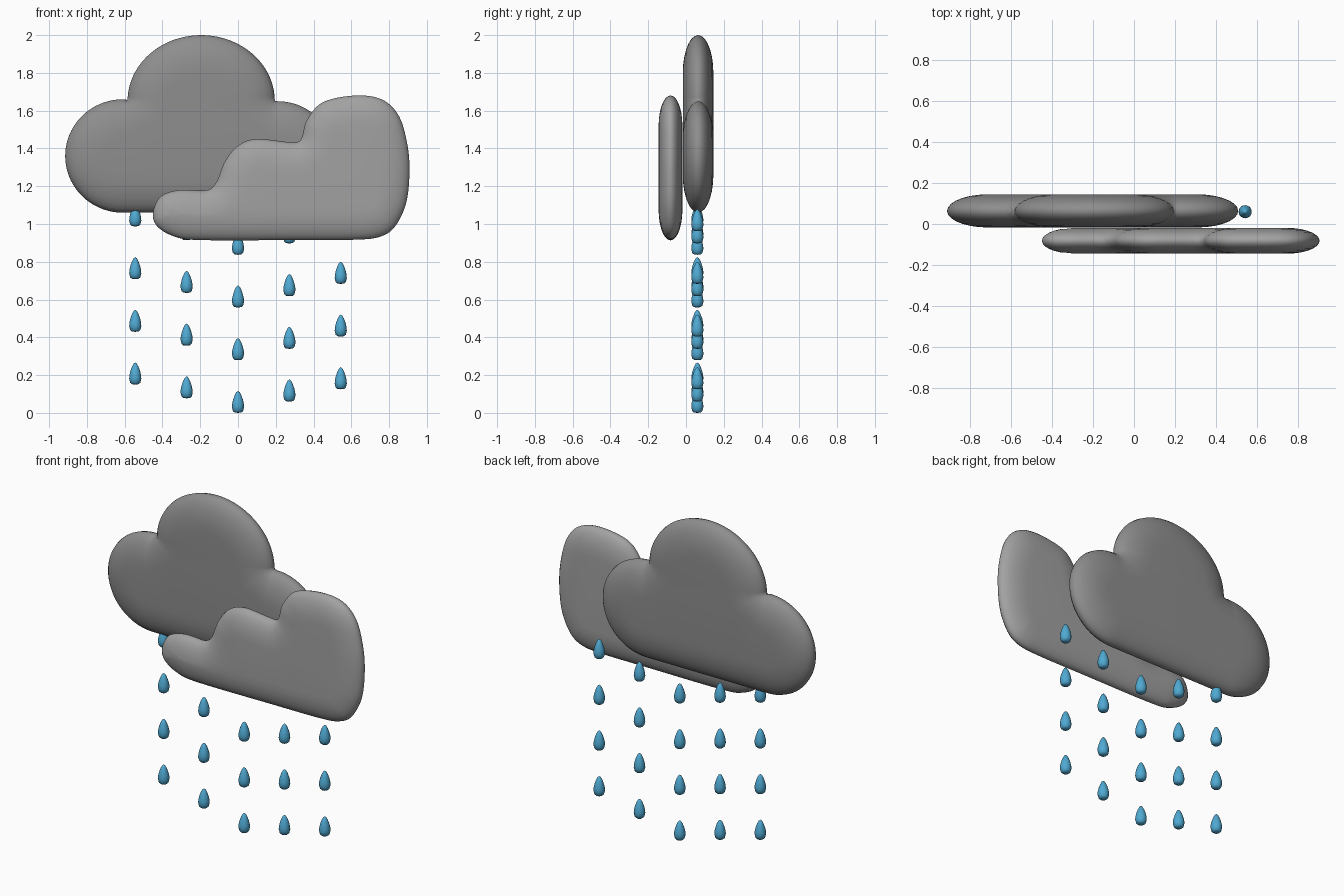
import bpy, bmesh, math
from mathutils import Vector
from mathutils.geometry import delaunay_2d_cdt, intersect_point_line

if "Cube" in bpy.data.objects:
    bpy.data.objects.remove(bpy.data.objects["Cube"])


def material(name, color):
    m = bpy.data.materials.new(name)
    m.diffuse_color = color
    m.use_nodes = True
    m.node_tree.nodes["Principled BSDF"].inputs["Base Color"].default_value = m.diffuse_color
    return m


def finish(name, bm, mat):
    bmesh.ops.recalc_face_normals(bm, faces=bm.faces)
    for f in bm.faces:
        f.smooth = True
    me = bpy.data.meshes.new(name)
    bm.to_mesh(me)
    bm.free()
    me.materials.append(mat)
    ob = bpy.data.objects.new(name, me)
    bpy.context.collection.objects.link(ob)
    return ob


def arc(cx, cz, rx, rz, a0, a1, n=40):
    angles = [math.radians(a0 + (a1 - a0) * i / n) for i in range(n + 1)]
    return [Vector((cx + rx * math.cos(a), cz + rz * math.sin(a))) for a in angles]


def spline(pts, n=10):
    # closed Catmull-Rom curve
    pts, out = [Vector(p) for p in pts], []
    for i in range(len(pts)):
        a, b, c, d = (pts[(i + k) % len(pts)] for k in (-1, 0, 1, 2))
        for j in range(n):
            t = j / n
            out.append(0.5 * (2 * b + (c - a) * t + (2 * a - 5 * b + 4 * c - d) * t * t
                              + (3 * b - a - 3 * c + d) * t ** 3))
    return out


def resample(pts, step):
    # even spacing along the closed outline
    out, carry = [], 0.0
    for a, b in zip(pts, pts[1:] + pts[:1]):
        length = (b - a).length
        while carry < length:
            out.append(a.lerp(b, carry / length))
            carry += step
        carry -= length
    if (out[-1] - out[0]).length < step * 0.5:
        out.pop()
    return out


def pillow(name, outline, y, half, rim, mat):
    # inflated slab: thickness grows elliptically with distance from the outline
    line = resample(outline, 0.017)
    n = len(line)
    segs = list(zip(line, line[1:] + line[:1]))

    def dist(p):
        best = 9.0
        for a, b in segs:
            e = b - a
            t = max(0.0, min(1.0, (p - a).dot(e) / e.length_squared))
            best = min(best, (p - a - e * t).length_squared)
        return math.sqrt(best)

    pts = list(line)
    for k in range(1, 8):
        d = rim * (1 - math.cos(k / 7 * math.pi / 2))
        for i in range(n):
            t = (line[(i + 1) % n] - line[i - 1]).normalized()
            p = line[i] + Vector((t.y, -t.x)) * d
            if dist(p) > d * 0.97:
                pts.append(p)
    edges = [(i, (i + 1) % n) for i in range(n)]
    verts, _, faces, *_ = delaunay_2d_cdt(pts, edges, [], 1, 1e-5)
    bm = bmesh.new()
    front, back = [], []
    for v in verts:
        d = min(dist(v) / rim, 1.0)
        h = half * math.sqrt(1 - (1 - d) ** 2)
        if d < 1e-3:
            f = b = bm.verts.new((v.x, y, v.y))
        else:
            f = bm.verts.new((v.x, y - h, v.y))
            b = bm.verts.new((v.x, y + h, v.y))
        front.append(f)
        back.append(b)
    for tri in faces:
        for side, order in ((front, tri), (back, tri[::-1])):
            vs = [side[i] for i in order]
            if bm.faces.get(vs) is None:
                bm.faces.new(vs)
    return finish(name, bm, mat)


# Back cloud: two side lobes and a large top lobe
back_outline = (arc(-0.61, 1.36, 0.305, 0.30, 270, 86)
                + arc(-0.195, 1.65, 0.39, 0.35, 180, 0)
                + arc(0.21, 1.355, 0.30, 0.295, 92, -90))
pillow("back_cloud", back_outline, 0.064, 0.081, 0.20,
       material("dark_grey", (0.27, 0.27, 0.27, 1)))

# Front cloud: three rising steps over a flat base
front_outline = spline([
    (-0.20, 0.915), (-0.34, 0.935), (-0.43, 0.99), (-0.45, 1.06), (-0.41, 1.145),
    (-0.31, 1.18), (-0.17, 1.178), (-0.115, 1.22), (-0.07, 1.33), (0.0, 1.415),
    (0.10, 1.45), (0.29, 1.432), (0.335, 1.452), (0.365, 1.55), (0.45, 1.645),
    (0.62, 1.68), (0.76, 1.66), (0.85, 1.575), (0.895, 1.43), (0.908, 1.28),
    (0.89, 1.11), (0.83, 0.985), (0.75, 0.932), (0.62, 0.917), (0.30, 0.915)])
pillow("front_cloud", front_outline, -0.082, 0.063, 0.16,
       material("light_grey", (0.36, 0.36, 0.36, 1)))

# Raindrops: lathed teardrops, four in each of five staggered columns
blue = material("rain_blue", (0.08, 0.40, 0.65, 1))
profile = [(0, 0), (0.018, 0.002), (0.027, 0.010), (0.032, 0.03), (0.031, 0.048),
           (0.026, 0.07), (0.018, 0.093), (0.009, 0.110), (0, 0.117)]


def raindrop(name, x, z):
    bm = bmesh.new()
    vs = [bm.verts.new((r, 0, h)) for r, h in profile]
    es = [bm.edges.new(e) for e in zip(vs, vs[1:])]
    bmesh.ops.spin(bm, geom=vs + es, cent=(0, 0, 0), axis=(0, 0, 1),
                   angle=2 * math.pi, steps=20)
    bmesh.ops.remove_doubles(bm, verts=bm.verts, dist=1e-5)
    finish(name, bm, blue).location = (x, 0.06, z)


for col, base in enumerate((0.15, 0.077, 0.0, 0.06, 0.125)):
    for row in range(4):
        raindrop(f"raindrop_{col}_{row}", (col - 2) * 0.272, base + row * 0.279)
